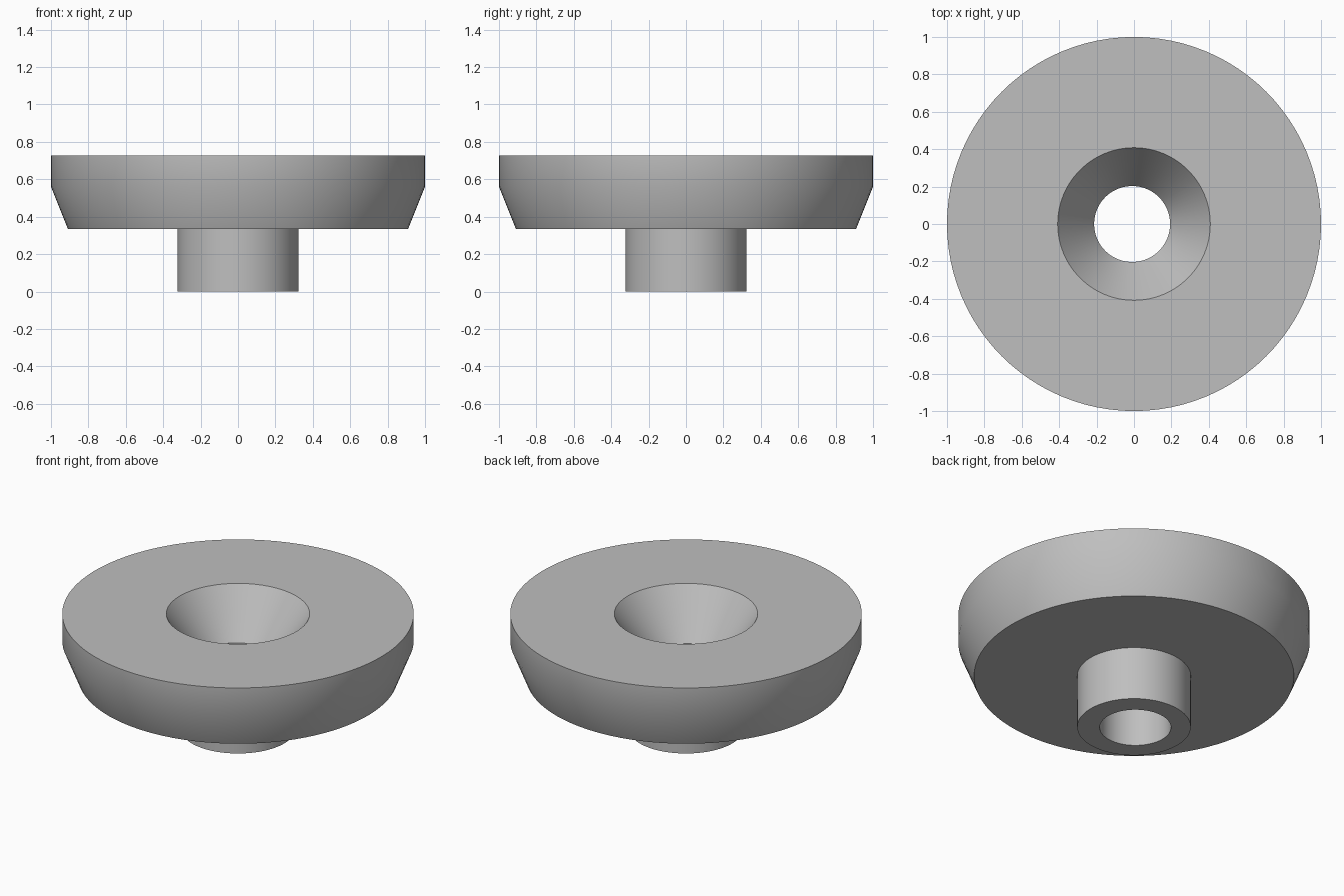
import bpy
import bmesh
import math

SEGMENTS = 96
BORE_SHIFT = -0.01  # the through bore sits slightly off the axis

cube = bpy.data.objects.get("Cube")
if cube:
    bpy.data.objects.remove(cube, do_unlink=True)

# Single plain grey
grey = bpy.data.materials.new("plain_grey")
grey.use_nodes = True
colour = (0.52, 0.52, 0.52, 1)
grey.diffuse_color = colour
for node in grey.node_tree.nodes:
    if node.type == "BSDF_PRINCIPLED":
        node.inputs["Base Color"].default_value = colour


def revolve(name, profile):
    """Spin a closed profile of (radius, height, x shift) into a solid."""
    bm = bmesh.new()
    rings = []
    for radius, height, shift in profile:
        ring = []
        for i in range(SEGMENTS):
            a = 2 * math.pi * i / SEGMENTS
            ring.append(bm.verts.new((radius * math.cos(a) + shift,
                                      radius * math.sin(a), height)))
        rings.append(ring)
    for low, high in zip(rings, rings[1:] + rings[:1]):
        for i in range(SEGMENTS):
            j = (i + 1) % SEGMENTS
            bm.faces.new((low[i], low[j], high[j], high[i]))
    bmesh.ops.recalc_face_normals(bm, faces=bm.faces[:])
    mesh = bpy.data.meshes.new(name)
    bm.to_mesh(mesh)
    bm.free()
    mesh.materials.append(grey)
    obj = bpy.data.objects.new(name, mesh)
    bpy.context.collection.objects.link(obj)
    bpy.ops.object.select_all(action="DESELECT")
    obj.select_set(True)
    bpy.context.view_layer.objects.active = obj
    bpy.ops.object.shade_smooth_by_angle(angle=math.radians(30))
    return obj


# Flanged bushing: stem, tapered disc, countersink and bore in one body
revolve("flanged_bushing", [
    (0.203, 0, BORE_SHIFT),       # bore, lower end
    (0.323, 0, 0),                # stem foot
    (0.323, 0.335, 0),            # stem meets disc
    (0.91, 0.335, 0),             # disc underside rim
    (1, 0.56, 0),                 # top of taper
    (1, 0.727, 0),                # disc top rim
    (0.408, 0.727, 0),            # countersink rim
    (0.203, 0.447, BORE_SHIFT),   # bore, upper end
])
